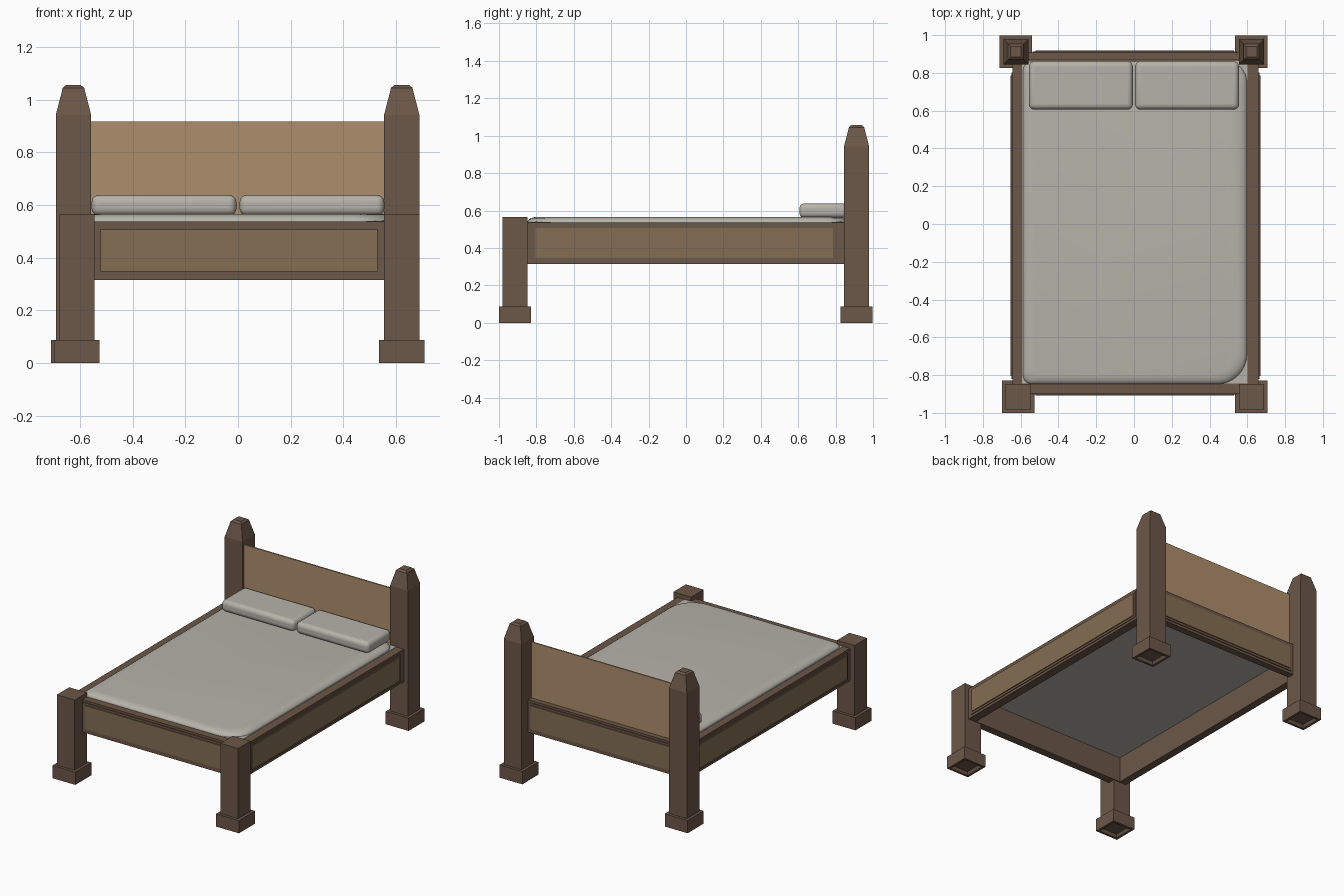
import bpy, bmesh
from math import sin, cos, pi

if "Cube" in bpy.data.objects:
    bpy.data.objects.remove(bpy.data.objects["Cube"])


def material(name, rgb):
    m = bpy.data.materials.new(name)
    m.diffuse_color = (*rgb, 1)
    m.use_nodes = True
    m.node_tree.nodes["Principled BSDF"].inputs["Base Color"].default_value = m.diffuse_color
    return m


DARK = material("dark_wood", (0.15, 0.095, 0.065))
PANEL = material("panel_wood", (0.23, 0.155, 0.085))
BOARD = material("light_wood", (0.42, 0.27, 0.15))
CLOTH = material("cloth", (0.47, 0.45, 0.40))


def finish(name, bm, mat):
    bmesh.ops.recalc_face_normals(bm, faces=bm.faces)
    me = bpy.data.meshes.new(name)
    bm.to_mesh(me)
    bm.free()
    me.materials.append(mat)
    ob = bpy.data.objects.new(name, me)
    bpy.context.collection.objects.link(ob)
    return ob


def smooth(ob):
    bpy.ops.object.select_all(action='DESELECT')
    ob.select_set(True)
    bpy.context.view_layer.objects.active = ob
    bpy.ops.object.shade_smooth_by_angle(angle=0.7)


def box(name, x, y, z, mat):
    bm = bmesh.new()
    bmesh.ops.create_cube(bm, size=1)
    for v in bm.verts:
        v.co = [(a + b) / 2 + c * (b - a) for c, (a, b) in zip(v.co, (x, y, z))]
    return finish(name, bm, mat)


def loft(name, rings, mat):
    bm = bmesh.new()
    loops = [[bm.verts.new(p) for p in r] for r in rings]
    n = len(loops[0])
    for a, b in zip(loops, loops[1:]):
        for i in range(n):
            j = (i + 1) % n
            bm.faces.new((a[i], a[j], b[j], b[i]))
    bm.faces.new(loops[0][::-1])
    bm.faces.new(loops[-1])
    return finish(name, bm, mat)


def square(cx, cy, h, z):
    return [(cx + sx * h, cy + sy * h, z) for sx, sy in ((-1, -1), (1, -1), (1, 1), (-1, 1))]


# Corner posts with stepped feet, hollow underneath
foot = [(0.06, 0.02), (0.07, 0), (0.086, 0), (0.086, 0.087), (0.067, 0.087)]
low_top = [(0.067, 0.566)]
tall_top = [(0.067, 0.943), (0.047, 1.02), (0.041, 1.045), (0.028, 1.056)]
for name, cx, cy, top in (("front_left_post", -0.612, -0.915, low_top),
                          ("front_right_post", 0.622, -0.915, low_top),
                          ("back_left_post", -0.625, 0.912, tall_top),
                          ("back_right_post", 0.622, 0.912, tall_top)):
    loft(name, [square(cx, cy, h, z) for h, z in foot + top], DARK)

# Rails, each with a moulding and a raised panel on the outer face
Z0, Z1 = 0.315, 0.537


def rail(name, axis, inner, outer, a, b, pa, pb):
    s = 1 if outer > inner else -1

    def part(suffix, d0, d1, lo, hi, z, mat):
        depth, span = tuple(sorted((d0, d1))), (lo, hi)
        x, y = (depth, span) if axis == 'x' else (span, depth)
        box(name + suffix, x, y, z, mat)

    part("", inner, outer, a, b, (Z0, Z1), DARK)
    part("_moulding", inner + s * 0.02, outer + s * 0.005, pa - 0.015, pb + 0.015, (0.332, 0.522), DARK)
    part("_panel", inner + s * 0.02, outer + s * 0.011, pa, pb, (0.347, 0.507), PANEL)


rail("left_rail", 'x', -0.59, -0.643, -0.88, 0.89, -0.805, 0.787)
rail("right_rail", 'x', 0.60, 0.659, -0.88, 0.89, -0.805, 0.787)
rail("front_rail", 'y', -0.843, -0.897, -0.61, 0.62, -0.522, 0.53)
rail("back_rail", 'y', 0.86, 0.907, -0.61, 0.62, -0.522, 0.53)

# Headboard
box("headboard", (-0.57, 0.57), (0.862, 0.872), (0.50, 0.917), BOARD)

# Mattress base and softly rounded mattress
box("mattress_base", (-0.592, 0.602), (-0.845, 0.862), (0.49, 0.539), CLOTH)


def rounded(inset, z):
    x0, x1, y0, y1 = -0.588 + inset, 0.598 - inset, -0.848 + inset, 0.86 - inset
    pts = []
    for k, (x, y, sx, sy, r) in enumerate(((x1, y1, -1, -1, 0.11), (x0, y1, 1, -1, 0.05),
                                           (x0, y0, 1, 1, 0.05), (x1, y0, -1, 1, 0.16))):
        for i in range(9):
            t = (k + i / 8) * pi / 2
            pts.append((x + sx * r + r * cos(t), y + sy * r + r * sin(t), z))
    return pts


smooth(loft("mattress", [rounded(i, z) for i, z in (
    (0, 0.515), (0, 0.541), (0.006, 0.551), (0.018, 0.559), (0.035, 0.564), (0.048, 0.566))], CLOTH))

# Pillows
for name, x in (("left_pillow", (-0.556, -0.006)), ("right_pillow", (0.006, 0.556))):
    p = box(name, x, (0.606, 0.861), (0.56, 0.638), CLOTH)
    bv = p.modifiers.new("soft_edges", 'BEVEL')
    bv.width = 0.028
    bv.segments = 5
    smooth(p)
